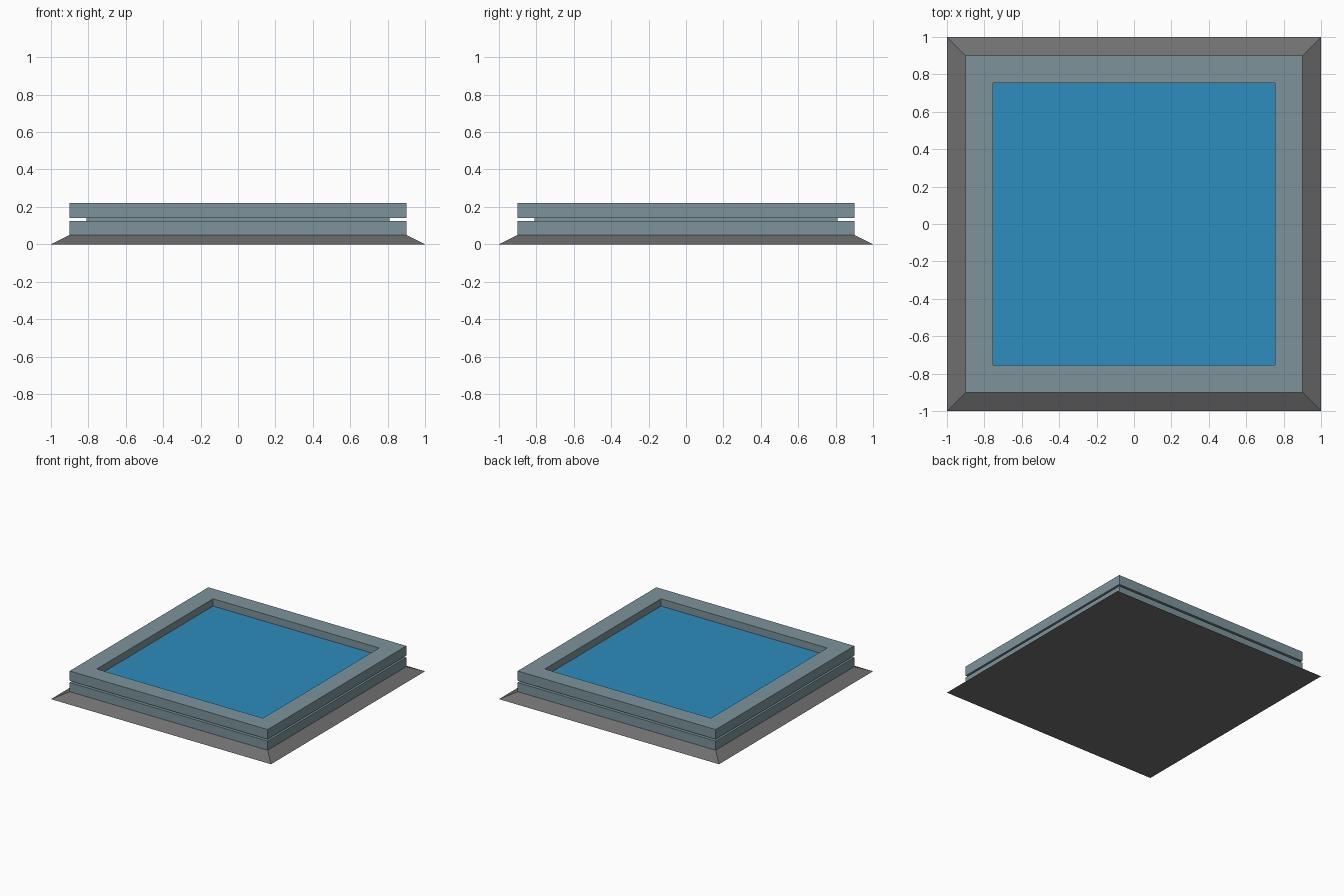
import bpy, bmesh

if "Cube" in bpy.data.objects:
    bpy.data.objects.remove(bpy.data.objects["Cube"])


def srgb(r, g, b):
    f = lambda c: c / 12.92 if c <= 0.04045 else ((c + 0.055) / 1.055) ** 2.4
    return tuple(f(v / 255) for v in (r, g, b)) + (1.0,)


def material(name, colour):
    m = bpy.data.materials.new(name)
    m.diffuse_color = colour
    m.use_nodes = True
    m.node_tree.nodes["Principled BSDF"].inputs["Base Color"].default_value = m.diffuse_color
    return m


FLASHING = material("flashing grey", srgb(112, 112, 112))
FRAME = material("frame blue grey", srgb(125, 148, 155))
GLASS = material("glass blue", srgb(45, 140, 190))


def square_loft(name, rings, mat, closed=False):
    """Loft square rings given as (half width, z); capped, or closed into a frame."""
    bm = bmesh.new()
    loops = [[bm.verts.new((sx * h, sy * h, z))
              for sx, sy in ((-1, -1), (1, -1), (1, 1), (-1, 1))] for h, z in rings]
    pairs = list(zip(loops, loops[1:]))
    if closed:
        pairs.append((loops[-1], loops[0]))
    else:
        bm.faces.new(loops[0])
        bm.faces.new(loops[-1])
    for a, b in pairs:
        for i in range(4):
            j = (i + 1) % 4
            bm.faces.new((a[i], a[j], b[j], b[i]))
    bmesh.ops.recalc_face_normals(bm, faces=bm.faces)
    me = bpy.data.meshes.new(name)
    bm.to_mesh(me)
    bm.free()
    me.materials.append(mat)
    ob = bpy.data.objects.new(name, me)
    bpy.context.collection.objects.link(ob)
    return ob


# Sloped skirt on the ground
square_loft("base_flashing", [(1.0, 0.0), (0.9, 0.05)], FLASHING)
# Lower curb
square_loft("lower_curb", [(0.9, 0.05), (0.9, 0.125)], FRAME)
# Recessed seal between curb and upper frame
square_loft("recessed_seal", [(0.81, 0.125), (0.81, 0.14)], FRAME)
# Upper frame with square opening
square_loft("upper_frame", [(0.9, 0.14), (0.9, 0.22), (0.755, 0.22), (0.755, 0.14)],
            FRAME, closed=True)
# Glass pane sunk in the opening
square_loft("glass_pane", [(0.755, 0.14), (0.755, 0.16)], GLASS)
